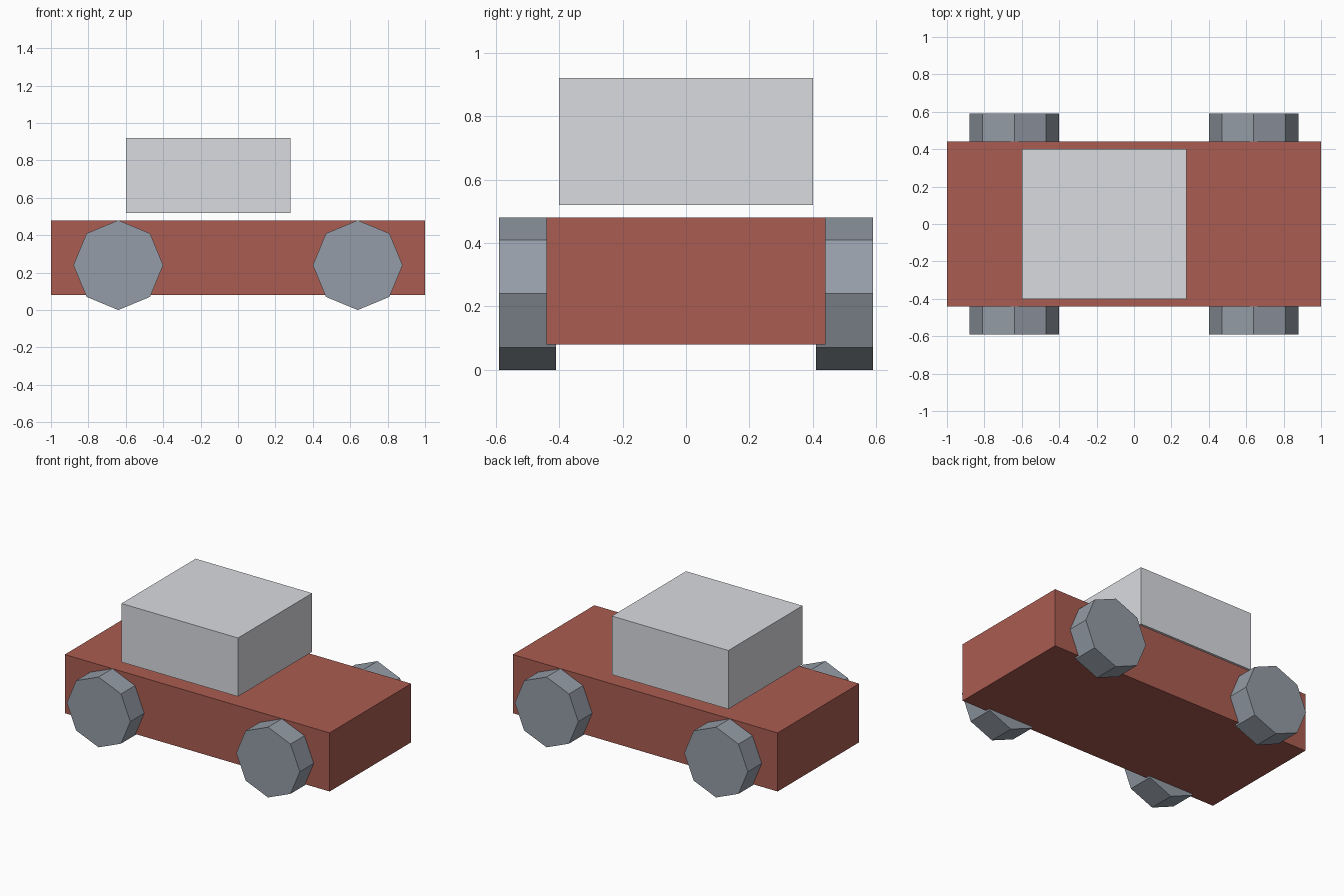
import bpy
import math

if "Cube" in bpy.data.objects:
    bpy.data.objects.remove(bpy.data.objects["Cube"])


def material(name, rgb):
    m = bpy.data.materials.new(name)
    m.diffuse_color = (*rgb, 1.0)
    m.use_nodes = True
    m.node_tree.nodes["Principled BSDF"].inputs["Base Color"].default_value = m.diffuse_color
    return m


red = material("brick red", (0.40, 0.107, 0.083))
light_grey = material("light grey", (0.70, 0.71, 0.74))
blue_grey = material("blue grey", (0.30, 0.335, 0.385))


def box(name, lo, hi, mat):
    centre = [(a + b) / 2 for a, b in zip(lo, hi)]
    bpy.ops.mesh.primitive_cube_add(size=1, location=centre)
    ob = bpy.context.object
    ob.name = name
    ob.scale = [b - a for a, b in zip(lo, hi)]
    bpy.ops.object.transform_apply(location=False, rotation=False, scale=True)
    ob.data.materials.append(mat)


def wheel(name, x, y):
    # octagonal disc with a corner pointing straight up
    bpy.ops.mesh.primitive_cylinder_add(
        vertices=8, radius=0.24, depth=0.18,
        location=(x, y, 0.24), rotation=(math.pi / 2, 0, 0))
    ob = bpy.context.object
    ob.name = name
    ob.data.materials.append(blue_grey)


# Main body and the cabin hovering just above it
box("body", (-1.0, -0.44, 0.08), (1.0, 0.44, 0.48), red)
box("cabin", (-0.60, -0.40, 0.52), (0.28, 0.40, 0.92), light_grey)

# Four wheels, sunk slightly into the body sides
for x_name, x in (("left", -0.64), ("right", 0.64)):
    for y_name, y in (("front", -0.50), ("back", 0.50)):
        wheel(f"wheel_{y_name}_{x_name}", x, y)
